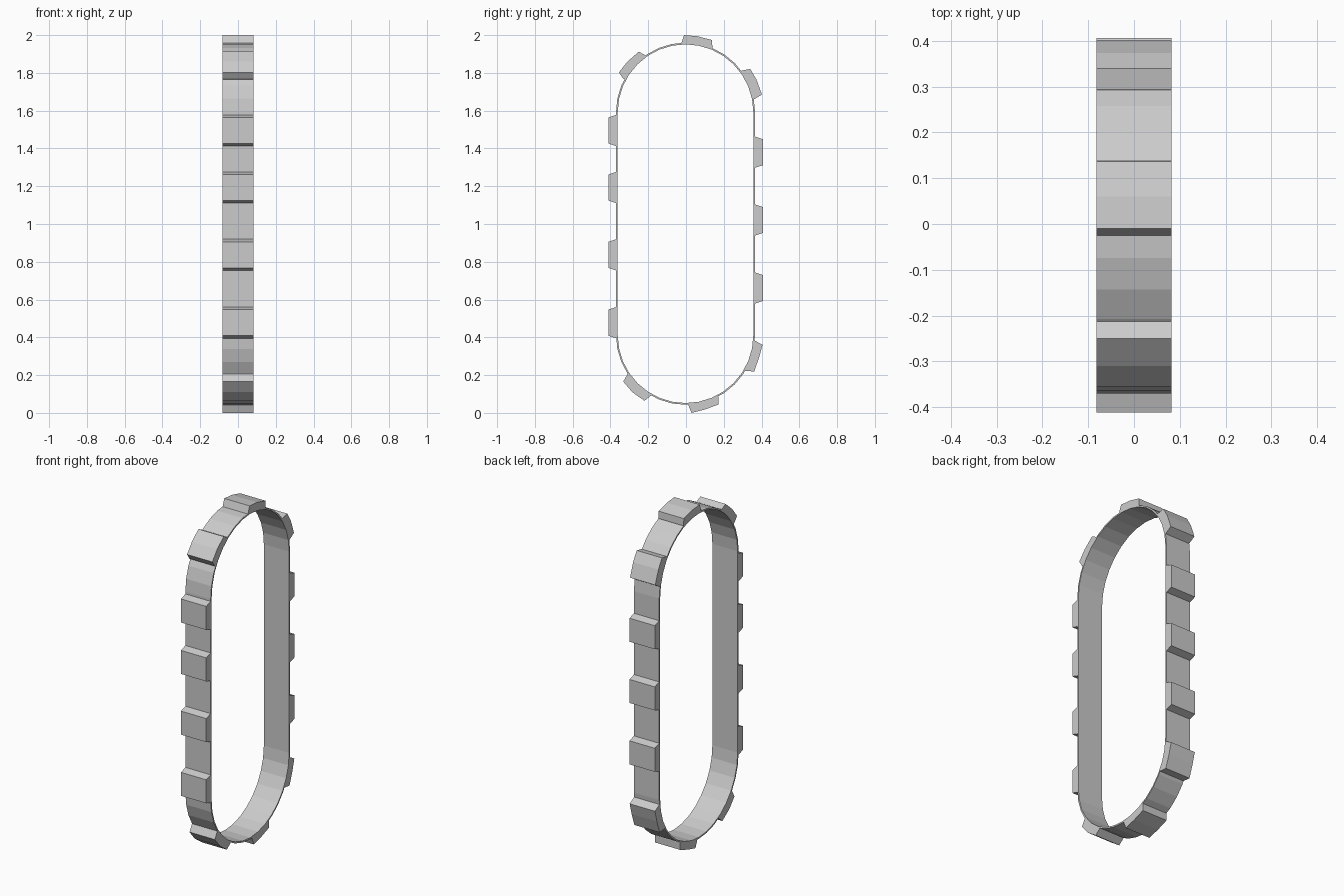
import bpy
import bmesh
from math import pi, sin, cos, atan2

if "Cube" in bpy.data.objects:
    bpy.data.objects.remove(bpy.data.objects["Cube"])

HALF_W = 0.082          # half width along x
CY = -0.0025            # band centre in y
TOP, BOT = 1.592, 0.411  # arc centres in z
R_OUT, R_IN = 0.368, 0.359


def make_object(name, bm):
    bmesh.ops.recalc_face_normals(bm, faces=bm.faces)
    mesh = bpy.data.meshes.new(name)
    bm.to_mesh(mesh)
    bm.free()
    obj = bpy.data.objects.new(name, mesh)
    bpy.context.collection.objects.link(obj)
    return obj


def extrude_profile(name, pts):
    """Closed (y, z) outline made into a prism across x."""
    bm = bmesh.new()
    a = [bm.verts.new((-HALF_W, y, z)) for y, z in pts]
    b = [bm.verts.new((HALF_W, y, z)) for y, z in pts]
    bm.faces.new(a)
    bm.faces.new(b)
    for i in range(len(pts)):
        j = (i + 1) % len(pts)
        bm.faces.new((a[i], a[j], b[j], b[i]))
    return make_object(name, bm)


def stadium(r, n=16):
    pts = []
    for cz, start in ((TOP, 0), (BOT, pi)):
        for i in range(n + 1):
            t = start + pi * i / n
            pts.append((CY + r * cos(t), cz + r * sin(t)))
    return pts


# Thin flexible band
bm = bmesh.new()
rings = []
for r, x in ((R_OUT, -HALF_W), (R_OUT, HALF_W), (R_IN, HALF_W), (R_IN, -HALF_W)):
    rings.append([bm.verts.new((x, y, z)) for y, z in stadium(r)])
count = len(rings[0])
for k in range(4):
    p, q = rings[k], rings[(k + 1) % 4]
    for i in range(count):
        j = (i + 1) % count
        bm.faces.new((p[i], p[j], q[j], q[i]))
make_object("track_band", bm)

# Straight tread pads on both long sides
for side, label, heights in ((-1, "left", (1.495, 1.193, 0.837, 0.478)),
                             (1, "right", (1.38, 1.021, 0.661))):
    base, tip = CY + side * 0.363, CY + side * 0.409
    for i, z in enumerate(heights):
        extrude_profile(f"{label}_pad_{i + 1}", [
            (base, z - 0.084), (tip, z - 0.069), (tip, z + 0.069), (base, z + 0.084)])

# Bent tread pads: arc centre, then outline from base end over the top to base end
bent = {
    "top_pad": (TOP, [(-0.026, 1.955), (-0.01, 2.0), (0.06, 1.994), (0.137, 1.974), (0.14, 1.934)]),
    "top_right_pad": (TOP, [(0.295, 1.812), (0.34, 1.821), (0.373, 1.765), (0.402, 1.685), (0.36, 1.66)]),
    "top_left_pad": (TOP, [(-0.333, 1.77), (-0.355, 1.803), (-0.31, 1.86), (-0.25, 1.912), (-0.213, 1.893)]),
    "bottom_right_pad": (BOT, [(0.36, 0.385), (0.405, 0.36), (0.387, 0.293), (0.361, 0.219), (0.312, 0.223)]),
    "bottom_pad": (BOT, [(0.171, 0.086), (0.171, 0.044), (0.10, 0.018), (0.029, 0.0), (0.01, 0.048)]),
    "bottom_left_pad": (BOT, [(-0.187, 0.09), (-0.22, 0.064), (-0.285, 0.11), (-0.332, 0.166), (-0.31, 0.205)]),
}
for name, (cz, pts) in bent.items():
    # underside follows the band
    t0 = atan2(pts[-1][1] - cz, pts[-1][0] - CY)
    t1 = atan2(pts[0][1] - cz, pts[0][0] - CY)
    r = R_OUT - 0.005
    under = []
    for i in range(5):
        t = t0 + (t1 - t0) * i / 4
        under.append((CY + r * cos(t), cz + r * sin(t)))
    extrude_profile(name, pts + under)
